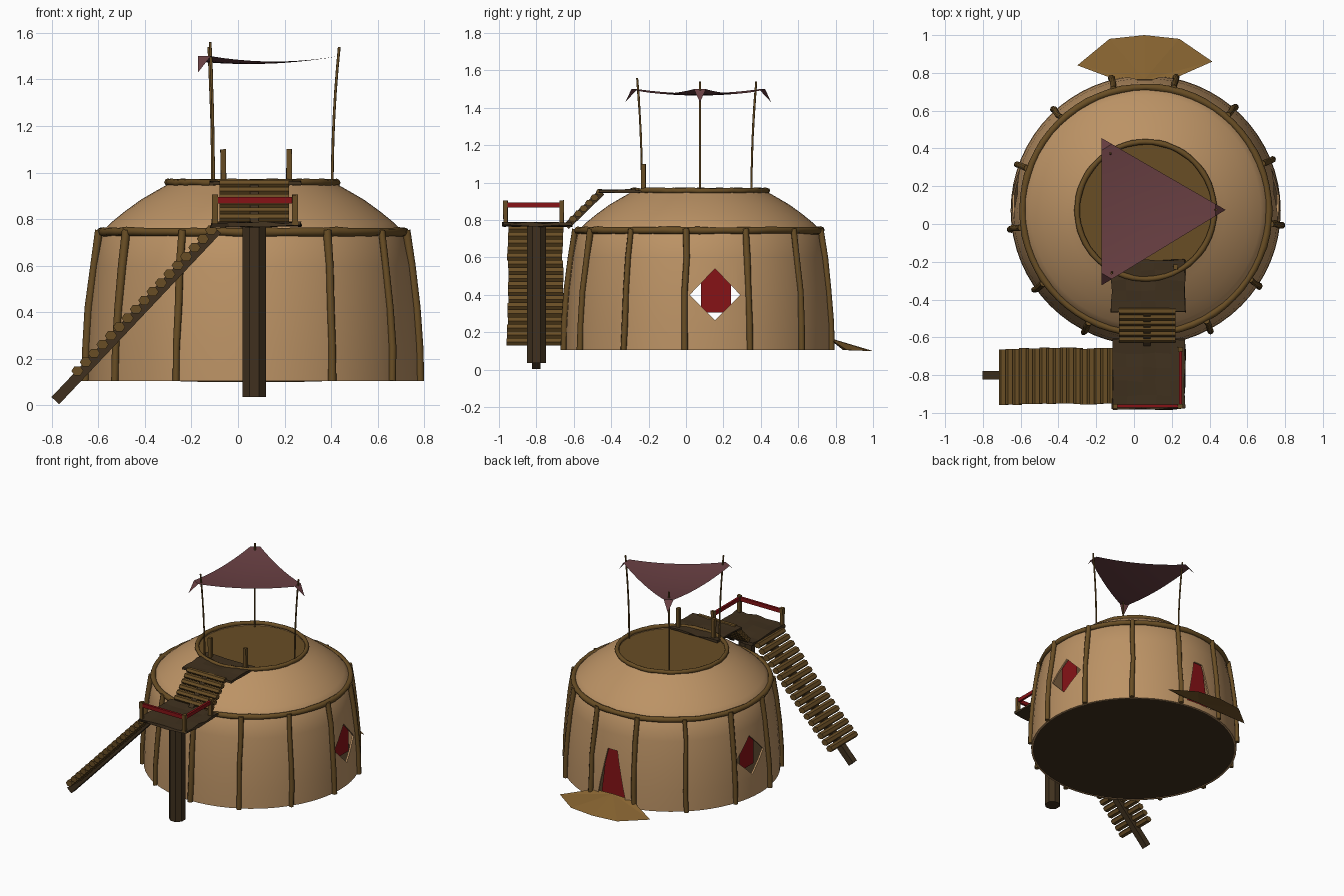
import bpy, bmesh, math, random
from mathutils import Vector, Matrix

if "Cube" in bpy.data.objects:
    bpy.data.objects.remove(bpy.data.objects["Cube"])

random.seed(4)
CX, CY = 0.062, 0.072


def mat(name, r, g, b):
    m = bpy.data.materials.new(name)
    m.diffuse_color = (r, g, b, 1)
    m.use_nodes = True
    m.node_tree.nodes["Principled BSDF"].inputs["Base Color"].default_value = m.diffuse_color
    return m


CLAY = mat("clay", 0.50, 0.29, 0.13)
WOOD = mat("wood", 0.14, 0.075, 0.018)
DARK = mat("dark_wood", 0.05, 0.03, 0.013)
RED = mat("red", 0.24, 0.006, 0.008)
CLOTH = mat("cloth", 0.14, 0.05, 0.055)
MAT = mat("straw", 0.24, 0.125, 0.03)


def finish(bm, name, m, smooth=False):
    me = bpy.data.meshes.new(name)
    bm.to_mesh(me)
    bm.free()
    ob = bpy.data.objects.new(name, me)
    bpy.context.collection.objects.link(ob)
    if m:
        me.materials.append(m)
    bpy.ops.object.select_all(action='DESELECT')
    ob.select_set(True)
    bpy.context.view_layer.objects.active = ob
    if smooth:
        bpy.ops.object.shade_smooth_by_angle(angle=math.radians(40))
    return ob


def lathe(profile, seg=64):
    bm = bmesh.new()
    rings = [[bm.verts.new((CX + r * math.cos(2 * math.pi * i / seg),
                            CY + r * math.sin(2 * math.pi * i / seg), z)) for i in range(seg)]
             for r, z in profile]
    for a, b in zip(rings, rings[1:]):
        for i in range(seg):
            j = (i + 1) % seg
            bm.faces.new((a[i], a[j], b[j], b[i]))
    return bm


def disc(name, r, z, m):
    bm = bmesh.new()
    bmesh.ops.create_circle(bm, cap_ends=True, segments=64, radius=r,
                            matrix=Matrix.Translation((CX, CY, z)))
    return finish(bm, name, m)


def tube(name, pts, r, m, cyclic=False):
    cu = bpy.data.curves.new(name, 'CURVE')
    cu.dimensions = '3D'
    cu.bevel_depth, cu.bevel_resolution, cu.use_fill_caps = r, 2, True
    sp = cu.splines.new('POLY')
    sp.points.add(len(pts) - 1)
    for p, q in zip(sp.points, pts):
        p.co = (*q, 1)
        p.radius = random.uniform(0.88, 1.1)
    sp.use_cyclic_u = cyclic
    ob = bpy.data.objects.new(name, cu)
    bpy.context.collection.objects.link(ob)
    cu.materials.append(m)
    bpy.ops.object.select_all(action='DESELECT')
    ob.select_set(True)
    bpy.context.view_layer.objects.active = ob
    bpy.ops.object.convert(target='MESH')
    bpy.ops.object.shade_smooth_by_angle(angle=math.radians(50))


def log(name, p, q, r, sides, m, flat=1.0):
    p, q = Vector(p), Vector(q)
    d = q - p
    bm = bmesh.new()
    bmesh.ops.create_cone(bm, cap_ends=True, segments=sides, radius1=r, radius2=r, depth=d.length,
                          matrix=Matrix.Translation((p + q) / 2) @ d.to_track_quat('Z', 'Y').to_matrix().to_4x4()
                          @ Matrix.Diagonal((1, flat, 1, 1)) @ Matrix.Rotation(math.pi / sides, 4, 'Z'))
    return finish(bm, name, m)


def box(name, lo, hi, m, jitter=0.0, cuts=0):
    lo, hi = Vector(lo), Vector(hi)
    s = hi - lo
    bm = bmesh.new()
    bmesh.ops.create_cube(bm, size=1, matrix=Matrix.Translation((lo + hi) / 2) @ Matrix.Diagonal((*s, 1)))
    if cuts:
        bmesh.ops.subdivide_edges(bm, edges=[e for e in bm.edges if e.calc_length() > 0.1],
                                  cuts=cuts, use_grid_fill=True)
    for v in bm.verts:
        v.co += Vector([random.uniform(-jitter, jitter) for _ in range(3)])
    return finish(bm, name, m)


def poly(name, pts, m, extrude=None):
    bm = bmesh.new()
    f = bm.faces.new([bm.verts.new(p) for p in pts])
    if extrude:
        g = bmesh.ops.extrude_face_region(bm, geom=[f])
        bmesh.ops.translate(bm, vec=extrude, verts=[v for v in g['geom'] if isinstance(v, bmesh.types.BMVert)])
        bmesh.ops.recalc_face_normals(bm, faces=bm.faces)
    return finish(bm, name, m)


# Hut shell with window and door openings
wall = [(0.715, 0.105), (0.712, 0.25), (0.70, 0.42), (0.678, 0.60), (0.65, 0.74)]
roof = [(0.61, 0.783), (0.55, 0.832), (0.48, 0.883), (0.42, 0.918), (0.36, 0.952)]
window_cut = poly("window_cutter", [(-1, 0.02, 0.4), (-1, 0.155, 0.265), (-1, 0.29, 0.4), (-1, 0.155, 0.54)],
                  None, (2, 0, 0))
door_cut = poly("door_cutter", [(-0.055, 0.5, 0.15), (0.165, 0.5, 0.15), (0.095, 0.5, 0.49), (0.02, 0.5, 0.49)],
                None, (0, 0.5, 0))
shell = finish(lathe(wall + roof), "hut_shell", CLAY)
sol = shell.modifiers.new("thickness", 'SOLIDIFY')
sol.thickness = 0.012
for c in (window_cut, door_cut):
    c.hide_render = True
    b = shell.modifiers.new("cut", 'BOOLEAN')
    b.operation, b.object = 'DIFFERENCE', c
bpy.ops.object.convert(target='MESH')
bpy.ops.object.shade_smooth_by_angle(angle=math.radians(40))
for c in (window_cut, door_cut):
    bpy.data.objects.remove(c)

disc("hut_floor", 0.712, 0.108, DARK)
disc("roof_terrace", 0.362, 0.942, WOOD)

# Red curtains behind the openings
for side, x in (("right", CX + 0.66), ("left", CX - 0.66)):
    poly(side + "_window_curtain", [(x, 0.08, 0.305), (x, 0.24, 0.305), (x, 0.24, 0.5),
                                    (x, 0.155, 0.545), (x, 0.08, 0.5)], RED)
y = CY + 0.66
poly("door_curtain", [(-0.06, y, 0.12), (0.17, y, 0.12), (0.12, y, 0.51), (-0.005, y, 0.51)], RED)

# Timber rings and ribs
for name, r, z, w in (("eaves_ring", 0.652, 0.745, 0.019), ("roof_ring", 0.363, 0.957, 0.015)):
    tube(name, [(CX + r * math.cos(a), CY + r * math.sin(a), z + random.uniform(-.002, .002))
                for a in [i * math.pi / 32 for i in range(64)]], w, WOOD, True)
for i in range(13):
    a = math.radians(77) + i * 2 * math.pi / 13
    pts = []
    for r, z in wall[:-1] + [(0.655, 0.752)]:
        t = a + random.uniform(-0.007, 0.007)
        pts.append((CX + (r + 0.01) * math.cos(t), CY + (r + 0.01) * math.sin(t), z))
    tube("wall_rib_%d" % (i + 1), pts, 0.017, WOOD)

# Door mat ramp
bm = bmesh.new()
hub = bm.verts.new((0.055, 0.765, 0.17))
rim = [bm.verts.new(p) for p in [(0.20, 0.765, 0.165), (0.415, 0.86, 0.105), (0.24, 0.98, 0.1), (0.055, 1.0, 0.1),
                                 (-0.13, 0.98, 0.1), (-0.30, 0.84, 0.105), (-0.10, 0.765, 0.165)]]
for p, q in zip(rim, rim[1:]):
    bm.faces.new((hub, p, q))
finish(bm, "door_ramp", MAT)

# Landings and support post
box("lower_landing", (-0.115, -0.98, 0.768), (0.27, -0.61, 0.785), DARK, 0.006, 4)
box("upper_landing", (-0.12, -0.465, 0.948), (0.27, -0.19, 0.962), DARK, 0.005, 4)
log("support_post", (0.07, -0.8, 0.035), (0.07, -0.8, 0.77), 0.055, 8, DARK)

# Stairs: log treads on a central beam
log("lower_stair_beam", (-0.785, -0.8, 0.02), (-0.09, -0.8, 0.755), 0.032, 4, DARK)
for i in range(17):
    t = i / 16
    x, z = -0.69 + 0.575 * t, 0.148 + 0.605 * t
    e = random.uniform(-0.006, 0.006)
    log("lower_tread_%d" % (i + 1), (x, -0.955 + e, z), (x, -0.66 + e, z), 0.026, 6, WOOD, 0.85)
log("upper_stair_beam", (0.07, -0.64, 0.765), (0.07, -0.45, 0.95), 0.026, 4, DARK)
for i in range(6):
    t = i / 5
    y, z = -0.605 + 0.145 * t, 0.805 + 0.145 * t
    log("upper_tread_%d" % (i + 1), (-0.08, y, z), (0.22, y, z), 0.022, 6, WOOD, 0.85)

# Railing
for i, (x, y) in enumerate([(-0.1, -0.965), (0.245, -0.965), (0.245, -0.665)]):
    box("rail_post_%d" % (i + 1), (x - 0.012, y - 0.012, 0.775), (x + 0.012, y + 0.012, 0.905), WOOD, 0.002)
box("front_rail", (-0.1, -0.972, 0.868), (0.245, -0.955, 0.896), RED)
box("side_rail", (0.237, -0.965, 0.868), (0.253, -0.665, 0.894), RED)
for i, x in enumerate((-0.063, 0.22)):
    box("entry_post_%d" % (i + 1), (x - 0.012, -0.24, 0.955), (x + 0.012, -0.215, 1.1), WOOD, 0.002)

# Bent canopy poles
for i, (x, y, top) in enumerate([(-0.105, -0.235, 1.56), (-0.11, 0.35, 1.54), (0.405, 0.075, 1.54)]):
    d = Vector((x - CX, y - CY, 0)).normalized()
    pts = [Vector((x, y, 0.945 + (top - 0.945) * k / 6)) + d * 0.03 * (k / 6) ** 2 for k in range(7)]
    tube("canopy_pole_%d" % (i + 1), pts, 0.006, WOOD)

# Sagging cloth with drooping corners
N = 12
corners = [Vector((0.485, 0.075)), Vector((-0.172, 0.455)), Vector((-0.172, -0.325))]
bm = bmesh.new()
grid = {}
for i in range(N + 1):
    for j in range(N + 1 - i):
        w = (i / N, j / N, 1 - (i + j) / N)
        p = sum((c * k for c, k in zip(corners, w)), Vector((0, 0)))
        z = 1.51 - 0.066 * (1 - sum(k * k for k in w))
        if max(w) > 0.99:
            z -= 0.08
        grid[i, j] = bm.verts.new((p.x, p.y, z))
for i in range(N):
    for j in range(N - i):
        bm.faces.new((grid[i, j], grid[i + 1, j], grid[i, j + 1]))
        if i + j < N - 1:
            bm.faces.new((grid[i + 1, j], grid[i + 1, j + 1], grid[i, j + 1]))
finish(bm, "canopy", CLOTH, True)
